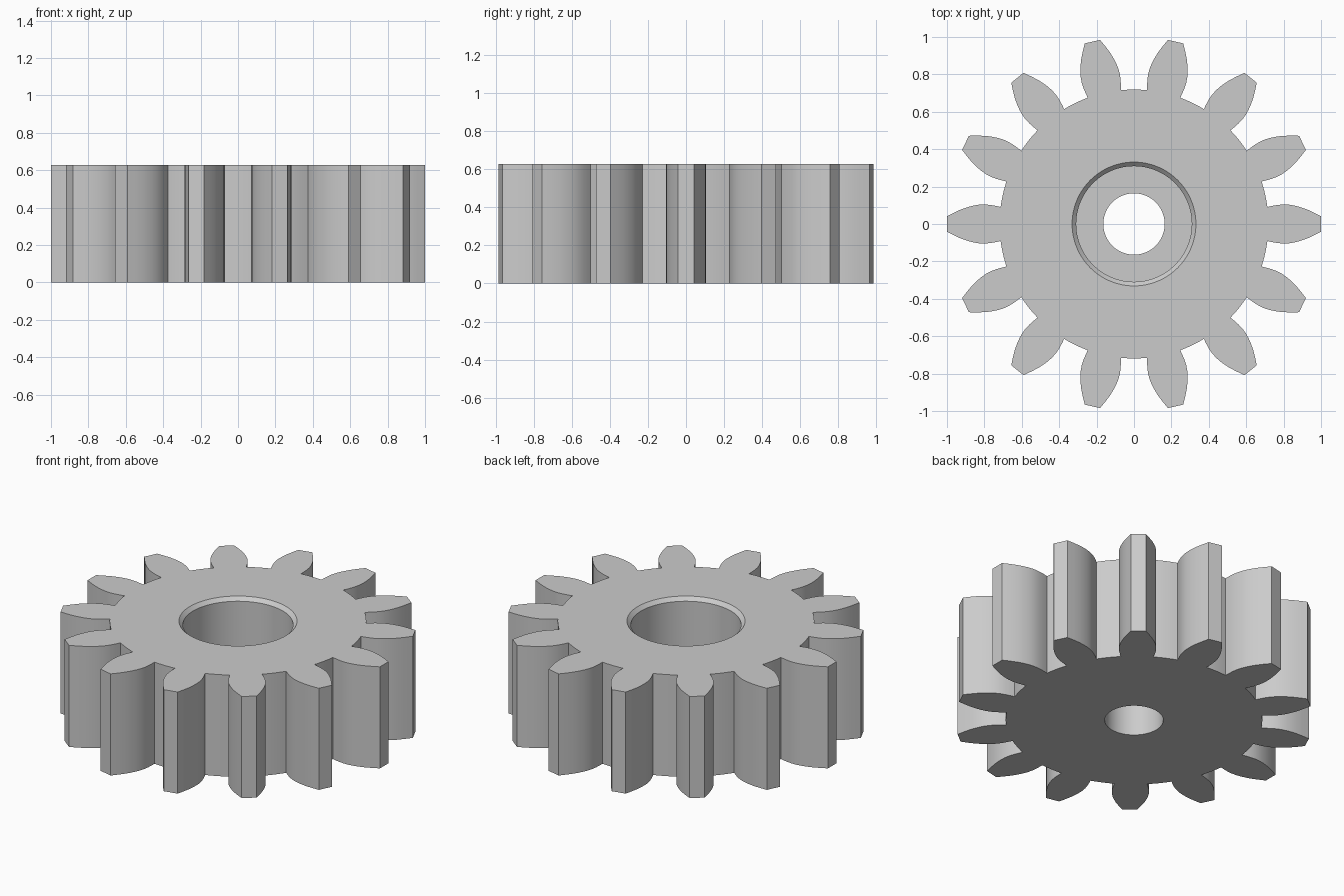
import bpy
import bmesh
from math import sin, cos, atan2, hypot, pi, tau, radians

TEETH = 14
HEIGHT = 0.628
FLOOR = 0.26          # height of the counterbore floor
SIDES = 96

old = bpy.data.objects.get("Cube")
if old:
    bpy.data.objects.remove(old, do_unlink=True)

metal = bpy.data.materials.new("plain grey")
metal.use_nodes = True
grey = (0.6, 0.6, 0.6, 1)
metal.diffuse_color = grey
metal.node_tree.nodes["Principled BSDF"].inputs["Base Color"].default_value = grey


def make_object(name, bm):
    bmesh.ops.recalc_face_normals(bm, faces=bm.faces)
    mesh = bpy.data.meshes.new(name)
    bm.to_mesh(mesh)
    bm.free()
    mesh.materials.append(metal)
    ob = bpy.data.objects.new(name, mesh)
    bpy.context.collection.objects.link(ob)
    return ob


# Tooth flank from root to tip: distance outward, half width
flank = [(0.713, 0.091), (0.74, 0.097), (0.77, 0.102), (0.80, 0.1045),
         (0.83, 0.103), (0.86, 0.098), (0.89, 0.090), (0.92, 0.080),
         (0.96, 0.062), (1.0, 0.042)]
tooth = [(r, -w) for r, w in flank] + [(r, w) for r, w in reversed(flank)]
root_radius = hypot(*flank[0])
root_angle = atan2(flank[0][1], flank[0][0])

# Root arc between one tooth and the next, without its end points
gap = tau / TEETH - 2 * root_angle
for i in range(1, 6):
    a = root_angle + gap * i / 6
    tooth.append((root_radius * cos(a), root_radius * sin(a)))

# Gear body: repeat the tooth around the centre and extrude upward
bm = bmesh.new()
outline = []
for t in range(TEETH):
    c, s = cos(tau * t / TEETH), sin(tau * t / TEETH)
    outline += [bm.verts.new((x * c - y * s, x * s + y * c, 0)) for x, y in tooth]
base = bm.faces.new(outline)
grown = bmesh.ops.extrude_face_region(bm, geom=[base], use_keep_orig=True)
top = [v for v in grown["geom"] if isinstance(v, bmesh.types.BMVert)]
bmesh.ops.translate(bm, verts=top, vec=(0, 0, HEIGHT))
gear = make_object("gear", bm)

# Stepped bore: shaft hole, counterbore and chamfered mouth
bore = [(0.164, -0.1), (0.164, FLOOR), (0.309, FLOOR), (0.309, HEIGHT - 0.022),
        (0.331, HEIGHT), (0.331, HEIGHT + 0.1)]
bm = bmesh.new()
rings = [[bm.verts.new((r * cos(tau * i / SIDES), r * sin(tau * i / SIDES), z))
          for i in range(SIDES)] for r, z in bore]
for low, high in zip(rings, rings[1:]):
    for i in range(SIDES):
        j = (i + 1) % SIDES
        bm.faces.new((low[i], low[j], high[j], high[i]))
bm.faces.new(rings[0])
bm.faces.new(rings[-1])
cutter = make_object("bore_cutter", bm)
cutter.hide_render = True

# Cut the bore, then drop the cutter
cut = gear.modifiers.new("bore", 'BOOLEAN')
cut.operation = 'DIFFERENCE'
cut.solver = 'EXACT'
cut.object = cutter
bpy.ops.object.select_all(action='DESELECT')
bpy.context.view_layer.objects.active = gear
gear.select_set(True)
bpy.ops.object.modifier_apply(modifier=cut.name)
bpy.data.objects.remove(cutter, do_unlink=True)
bpy.ops.object.shade_smooth_by_angle(angle=radians(25))
